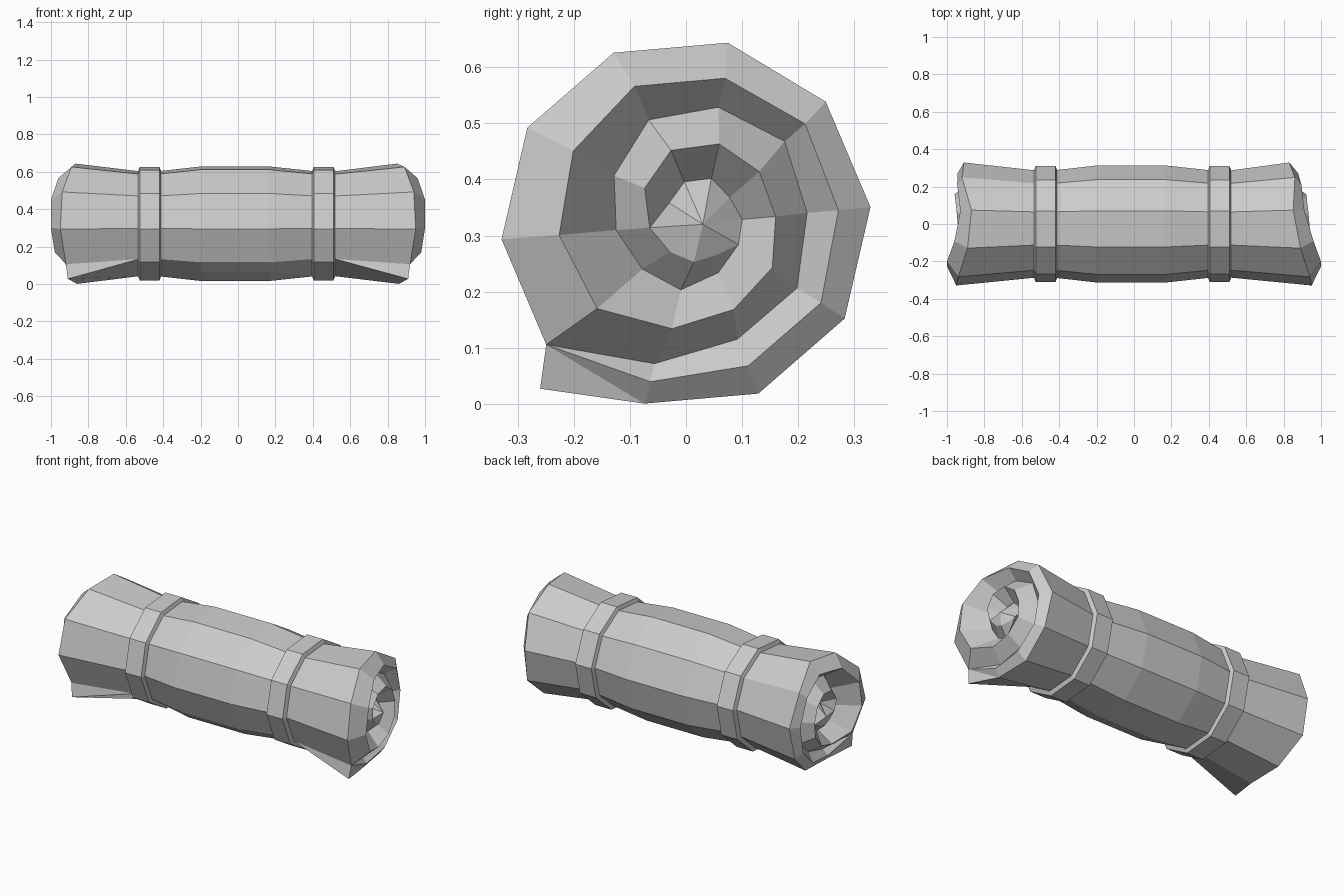
import bpy, bmesh, math
from mathutils import Vector

if "Cube" in bpy.data.objects:
    bpy.data.objects.remove(bpy.data.objects["Cube"], do_unlink=True)

SIDES = 10
START = 221          # angle of the loose cloth edge
MID_Z = 0.322


def polar(i, r, x, shift=0.0):
    """Point at spiral step i around the roll's axis."""
    a = math.radians(START + i * 360 / SIDES)
    return Vector((x, shift + r * math.cos(a), MID_Z + r * math.sin(a)))


def spiral_point(i, r, x):
    """Point on the rolled end, whose centre drifts towards the back."""
    return polar(i, r, x, 0.03 * min(1, i / 18))


def make_material(name, colour):
    mat = bpy.data.materials.new(name)
    mat.use_nodes = True
    mat.diffuse_color = colour
    mat.node_tree.nodes["Principled BSDF"].inputs["Base Color"].default_value = colour
    return mat


cloth = make_material("grey cloth", (0.6, 0.6, 0.6, 1))


def finish(bm, name):
    bmesh.ops.remove_doubles(bm, verts=bm.verts, dist=0.0005)
    bmesh.ops.recalc_face_normals(bm, faces=bm.faces)
    mesh = bpy.data.meshes.new(name)
    bm.to_mesh(mesh)
    bm.free()
    mesh.materials.append(cloth)
    obj = bpy.data.objects.new(name, mesh)
    bpy.context.collection.objects.link(obj)
    return obj


def bridge(bm, a, b, closed=True):
    """Quads between two rows of vertices."""
    n = len(a)
    for i in range(n if closed else n - 1):
        j = (i + 1) % n
        bm.faces.new((a[i], a[j], b[j], b[i]))


# Rolled end: radii and lengths of the rim, the cloth ridge and the groove
RIM_X = [.92, .86, .86, .88, .87, .89, .86, .89, .94, .95]
RIDGE_R = [.33, .29, .276, .275, .266, .27, .265, .265, .25, .242, .232, .193,
           .167, .154, .137, .14, .145, .141, .121, .095, .078, .071, .062, .074]
RIDGE_X = [.92, .89, .9, .91, .91, .92, .92, .96, 1, 1, .98] + [.94] * 8 + [.93, .92, .92, .91, .9]
GROOVE_R = [.33, .257, .225, .225, .21, .222, .212, .2, .165, .14,
            .125, .122, .096, .074, .077, .07, .082, .08, .07]


def rolled_end(bm, side):
    """Adds the spiral cap at one end and returns its rim ring."""
    def add(p):
        x = p.x - side * 0.12 * max(0, p.y)
        return bm.verts.new((side * x, p.y, p.z))

    rim = [add(polar(i, .33, x)) for i, x in enumerate(RIM_X)]
    ridge = [add(spiral_point(i, r, x)) for i, (r, x) in enumerate(zip(RIDGE_R, RIDGE_X))]
    groove = [add(spiral_point(i, r, .86)) for i, r in enumerate(GROOVE_R)]
    flap = add(Vector((.91, -.26, .027)))
    ridge[0].co = groove[0].co = rim[0].co
    groove[13].co = ridge[23].co
    groove.append(add(spiral_point(19, RIDGE_R[19], RIDGE_X[19])))
    # outer lip, inner wall of the outer layer, outer wall of the inner layer
    bridge(bm, rim + [rim[0]], ridge[:SIDES + 1], False)
    bridge(bm, ridge[:20], groove, False)
    bridge(bm, groove[:14], ridge[SIDES:], False)
    # core
    tip = add(Vector((.94, .03, .32)))
    loop = ridge[19:] + groove[14:]
    for a, b in zip(loop, loop[1:]):
        bm.faces.new((a, b, tip))
    bm.faces.new((rim[0], flap, rim[1]))
    return [rim[0], flap] + rim[1:]


def body_ring(bm, x, r, flap):
    pts = [polar(i, r, x) for i in range(SIDES)]
    edge = {"tucked": pts[0], "flat": pts[1]}.get(flap, Vector((x, -.178, .066)))
    return [bm.verts.new(p) for p in [pts[0], edge] + pts[1:]]


# Blanket body between the two rolled ends
bm = bmesh.new()
rings = [rolled_end(bm, -1)]
for x, r, flap in [(-.53, .288, "tucked"), (-.41, .29, "flat"), (-.2, .314, "loose"),
                   (.17, .314, "loose"), (.39, .29, "flat"), (.52, .288, "tucked")]:
    rings.append(body_ring(bm, x, r, flap))
rings.append(rolled_end(bm, 1))
for a, b in zip(rings, rings[1:]):
    bridge(bm, a, b)
finish(bm, "rolled_blanket")

# Two straps around the roll
for name, centre in (("right_strap", -.47), ("left_strap", .46)):
    bm = bmesh.new()
    profile = [(-.07, .275), (-.055, .312), (.05, .312), (.065, .275)]
    loops = [[bm.verts.new(polar(i, r, centre + x)) for i in range(SIDES)] for x, r in profile]
    for a, b in zip(loops, loops[1:] + loops[:1]):
        bridge(bm, a, b)
    finish(bm, name)
